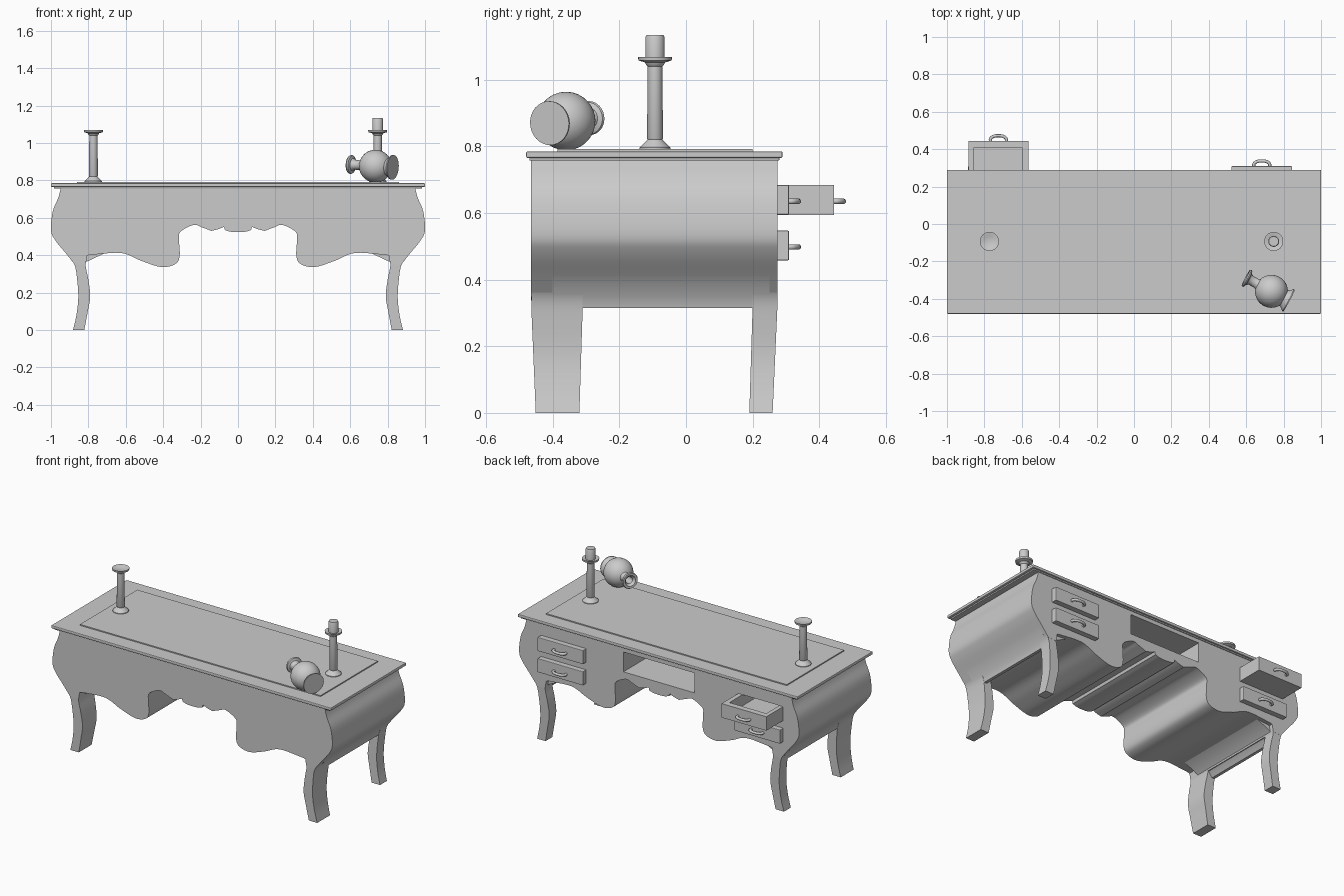
import bpy, bmesh, math
from mathutils import Vector

if "Cube" in bpy.data.objects:
    bpy.data.objects.remove(bpy.data.objects["Cube"])


def finish(name, bm, angle=35, bevel=0):
    bmesh.ops.recalc_face_normals(bm, faces=bm.faces)
    me = bpy.data.meshes.new(name)
    bm.to_mesh(me)
    bm.free()
    ob = bpy.data.objects.new(name, me)
    bpy.context.collection.objects.link(ob)
    bpy.ops.object.select_all(action='DESELECT')
    ob.select_set(True)
    bpy.context.view_layer.objects.active = ob
    if bevel:
        m = ob.modifiers.new("bevel", 'BEVEL')
        m.width, m.segments = bevel, 2
    if angle:
        bpy.ops.object.shade_smooth_by_angle(angle=math.radians(angle))
    return ob


def spline(pts, n=5):
    """Catmull-Rom curve through 2D points."""
    p = [Vector(q) for q in pts]
    p = [p[0] * 2 - p[1]] + p + [p[-1] * 2 - p[-2]]
    out = []
    for i in range(1, len(p) - 2):
        a, b, c, d = p[i - 1:i + 3]
        for k in range(n):
            t = k / n
            out.append(0.5 * (2 * b + (c - a) * t + (2 * a - 5 * b + 4 * c - d) * t * t
                              + (3 * b - a - 3 * c + d) * t ** 3))
    return out + [p[-2]]


def extrude_profile(name, pts, yrange):
    """Extrude an xz outline along y; yrange(z) gives front and back."""
    bm = bmesh.new()
    front = [bm.verts.new((x, yrange(z)[0], z)) for x, z in pts]
    back = [bm.verts.new((x, yrange(z)[1], z)) for x, z in pts]
    bm.faces.new(front)
    bm.faces.new(back)
    for i in range(len(pts)):
        j = (i + 1) % len(pts)
        bm.faces.new((front[i], front[j], back[j], back[i]))
    return finish(name, bm)


def box(name, x, y, z, bevel=0):
    bm = bmesh.new()
    bmesh.ops.create_cube(bm, size=1)
    for v in bm.verts:
        v.co = [(r[0] + r[1]) / 2 + c * (r[1] - r[0]) for r, c in zip((x, y, z), v.co)]
    return finish(name, bm, 0, bevel)


def cut(target, x, y, z):
    cutter = box("cutter", x, y, z)
    m = target.modifiers.new("cut", 'BOOLEAN')
    m.object, m.operation, m.solver = cutter, 'DIFFERENCE', 'EXACT'
    bpy.context.view_layer.objects.active = target
    bpy.ops.object.modifier_apply(modifier=m.name)
    bpy.data.objects.remove(cutter)


def lathe(name, profile, loc, axis=(0, 0, 1), n=32):
    """Revolve (radius, height) points around an axis."""
    bm = bmesh.new()
    vs = [bm.verts.new((r, 0, h)) for r, h in profile]
    es = [bm.edges.new(e) for e in zip(vs, vs[1:])]
    bmesh.ops.spin(bm, geom=vs + es, cent=(0, 0, 0), axis=(0, 0, 1),
                   angle=2 * math.pi, steps=n)
    bmesh.ops.remove_doubles(bm, verts=bm.verts, dist=1e-5)
    ob = finish(name, bm)
    ob.rotation_euler = Vector(axis).to_track_quat('Z', 'Y').to_euler()
    ob.location = loc
    return ob


# Desk body: bombe sides and scalloped apron, extruded front to back
side = spline([(0.945, 0.77), (0.96, 0.71), (0.99, 0.635), (1.0, 0.535), (0.977, 0.48),
               (0.92, 0.41), (0.872, 0.35)])
apron = [Vector((0.815, 0.35)), Vector((0.806, 0.398))] + spline(
    [(0.79, 0.402), (0.624, 0.412), (0.517, 0.37), (0.41, 0.337), (0.335, 0.353), (0.312, 0.396),
     (0.315, 0.48), (0.308, 0.525), (0.238, 0.562), (0.195, 0.55), (0.142, 0.53)])
apron += spline([(0.142, 0.53), (0.104, 0.54), (0.075, 0.552)])[1:]
apron += spline([(0.07, 0.535), (0.04, 0.526), (0, 0.523)])
half = side + apron
body = extrude_profile("desk_body", half + [Vector((-p.x, p.y)) for p in reversed(half[:-1])],
                       lambda z: (-0.465, 0.275))
cut(body, (-0.255, 0.255), (-0.4, 0.4), (0.605, 0.733))
cut(body, (-0.882, -0.568), (-0.05, 0.4), (0.595, 0.685))

# Legs and side skirts
leg = spline([(0.92, 0.41), (0.875, 0.35), (0.86, 0.27), (0.854, 0.17), (0.864, 0.08), (0.882, 0)])
leg += spline([(0.822, 0), (0.803, 0.10), (0.79, 0.18), (0.80, 0.268), (0.815, 0.35), (0.806, 0.405)])
skirt = [(0.92, 0.41), (0.873, 0.35), (0.864, 0.315), (0.845, 0.315), (0.81, 0.365), (0.71, 0.412)]


def blend(a, b):
    return lambda z: tuple(q + (p - q) * min(1, max(0, z / 0.32)) for p, q in zip(a, b))


for s, label in ((-1, "left"), (1, "right")):
    flip = lambda pts: [Vector((s * p[0], p[1])) for p in pts]
    extrude_profile("front_leg_" + label, flip(leg), blend((-0.4645, -0.31), (-0.451, -0.32)))
    extrude_profile("back_leg_" + label, flip(leg), blend((0.20, 0.2745), (0.19, 0.26)))
    extrude_profile("side_skirt_" + label, flip(skirt), lambda z: (-0.40, 0.25))

# Table top and writing pad
box("top_moulding", (-0.985, 0.985), (-0.47, 0.28), (0.757, 0.768), 0.003)
box("table_top", (-1, 1), (-0.48, 0.29), (0.765, 0.785), 0.005)
box("writing_pad", (-0.86, 0.86), (-0.385, 0.2), (0.78, 0.792))


def handle(name, x, y, z):
    cu = bpy.data.curves.new(name, 'CURVE')
    cu.dimensions, cu.bevel_depth, cu.bevel_resolution = '3D', 0.0085, 3
    cu.use_fill_caps = True
    pts = spline([(-0.042, -0.005), (-0.042, 0.012), (-0.025, 0.025), (0, 0.028),
                  (0.025, 0.025), (0.042, 0.012), (0.042, -0.005)], 4)
    sp = cu.splines.new('POLY')
    sp.points.add(len(pts) - 1)
    for p, q in zip(sp.points, pts):
        p.co = (x + q.x, y + q.y, z, 1)
    ob = bpy.data.objects.new(name, cu)
    bpy.context.collection.objects.link(ob)
    bpy.ops.object.select_all(action='DESELECT')
    ob.select_set(True)
    bpy.context.view_layer.objects.active = ob
    bpy.ops.object.convert(target='MESH')
    bpy.ops.object.shade_smooth_by_angle(angle=math.radians(40))


# Closed drawers
for name, x, z in (("right_upper", 0.683, 0.595), ("right_lower", 0.683, 0.458),
                   ("left_lower", -0.725, 0.458)):
    box(name + "_drawer", (x - 0.162, x + 0.162), (0.26, 0.309), (z, z + 0.089), 0.003)
    handle(name + "_handle", x, 0.309, z + 0.04)

# Open drawer
drawer = box("open_drawer", (-0.885, -0.565), (-0.04, 0.444), (0.594, 0.684))
cut(drawer, (-0.858, -0.595), (-0.01, 0.406), (0.612, 0.8))
handle("open_drawer_handle", -0.725, 0.444, 0.635)

# Candlesticks and candle
stick = [(0, 0), (0.047, 0), (0.047, 0.006), (0.038, 0.014), (0.026, 0.026), (0.022, 0.03),
         (0.024, 0.034), (0.022, 0.25), (0.027, 0.255), (0.03, 0.262), (0.05, 0.268),
         (0.051, 0.279), (0.045, 0.279), (0.03, 0.272), (0, 0.271)]
lathe("left_candlestick", stick, (-0.773, -0.093, 0.79))
lathe("right_candlestick", stick, (0.747, -0.093, 0.79))
lathe("candle", [(0, 0), (0.029, 0), (0.029, 0.062), (0.026, 0.069), (0, 0.069)],
      (0.747, -0.093, 1.065))

# Tipped-over vase
bulb = [(0.088 * math.sin(math.radians(a)), -0.088 * math.cos(math.radians(a)))
        for a in range(32, 162, 8)]
lathe("vase", [(0, -0.106), (0.066, -0.106), (0.066, -0.1), (0.055, -0.088)] + bulb
      + [(0.026, 0.09), (0.026, 0.125), (0.034, 0.137), (0.048, 0.142), (0.051, 0.149),
         (0.047, 0.156), (0.034, 0.155), (0.022, 0.14), (0.02, 0.08), (0, 0.07)],
      (0.735, -0.36, 0.876), (-0.88, 0.47, 0.06))
